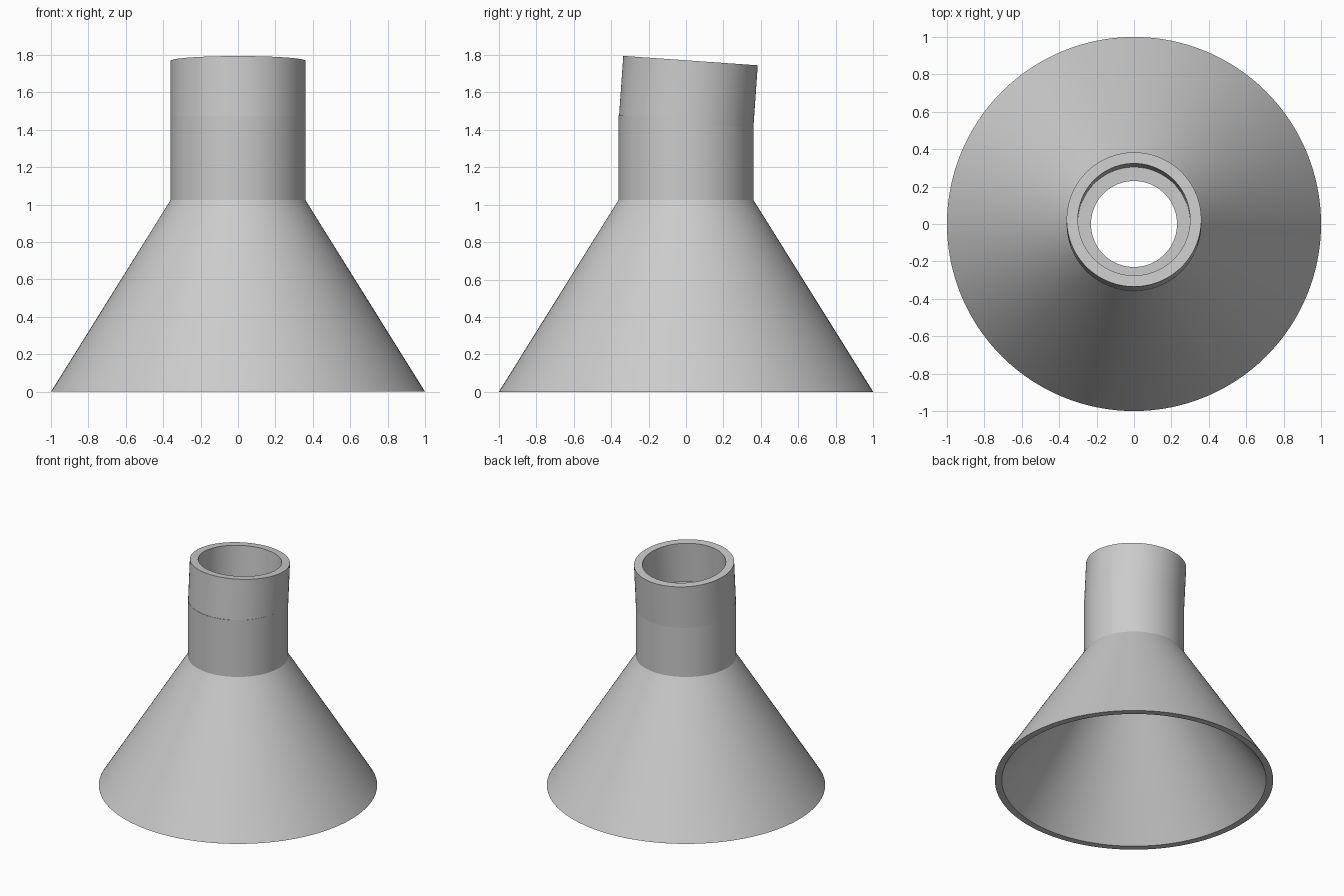
import bpy
import math

SEGMENTS = 128

cube = bpy.data.objects.get("Cube")
if cube:
    bpy.data.objects.remove(cube, do_unlink=True)

# Single plain grey
grey = bpy.data.materials.new("light_grey")
grey.use_nodes = True
colour = (0.6, 0.6, 0.6, 1.0)
grey.diffuse_color = colour
grey.node_tree.nodes["Principled BSDF"].inputs["Base Color"].default_value = colour


def ring_part(name, profile, base_z=0.0, tilt=0.0):
    """Revolve a closed (radius, height) profile into a hollow part."""
    n = len(profile)
    verts, faces = [], []
    for i in range(SEGMENTS):
        a = 2 * math.pi * i / SEGMENTS
        verts += [(r * math.cos(a), r * math.sin(a), z) for r, z in profile]
        j = (i + 1) % SEGMENTS
        for k in range(n):
            m = (k + 1) % n
            faces.append((i * n + k, j * n + k, j * n + m, i * n + m))
    mesh = bpy.data.meshes.new(name)
    mesh.from_pydata(verts, [], faces)
    mesh.materials.append(grey)
    obj = bpy.data.objects.new(name, mesh)
    bpy.context.collection.objects.link(obj)
    obj.location.z = base_z
    obj.rotation_euler.x = -tilt
    bpy.ops.object.select_all(action="DESELECT")
    obj.select_set(True)
    bpy.context.view_layer.objects.active = obj
    bpy.ops.object.shade_smooth_by_angle(angle=math.radians(30))


# Flared skirt running into a thick-walled upright neck with a narrow bore
ring_part("skirt_and_neck", [
    (1.0, 0), (0.36, 1.025), (0.36, 1.475),
    (0.23, 1.475), (0.23, 1.025), (0.95, 0),
])

# Thin-walled spout with a wider bore, seated in the neck and leaning to the back
ring_part("tilted_spout", [(0.36, 0), (0.36, 0.345), (0.30, 0.345), (0.30, 0)],
          base_z=1.425, tilt=math.radians(4))
